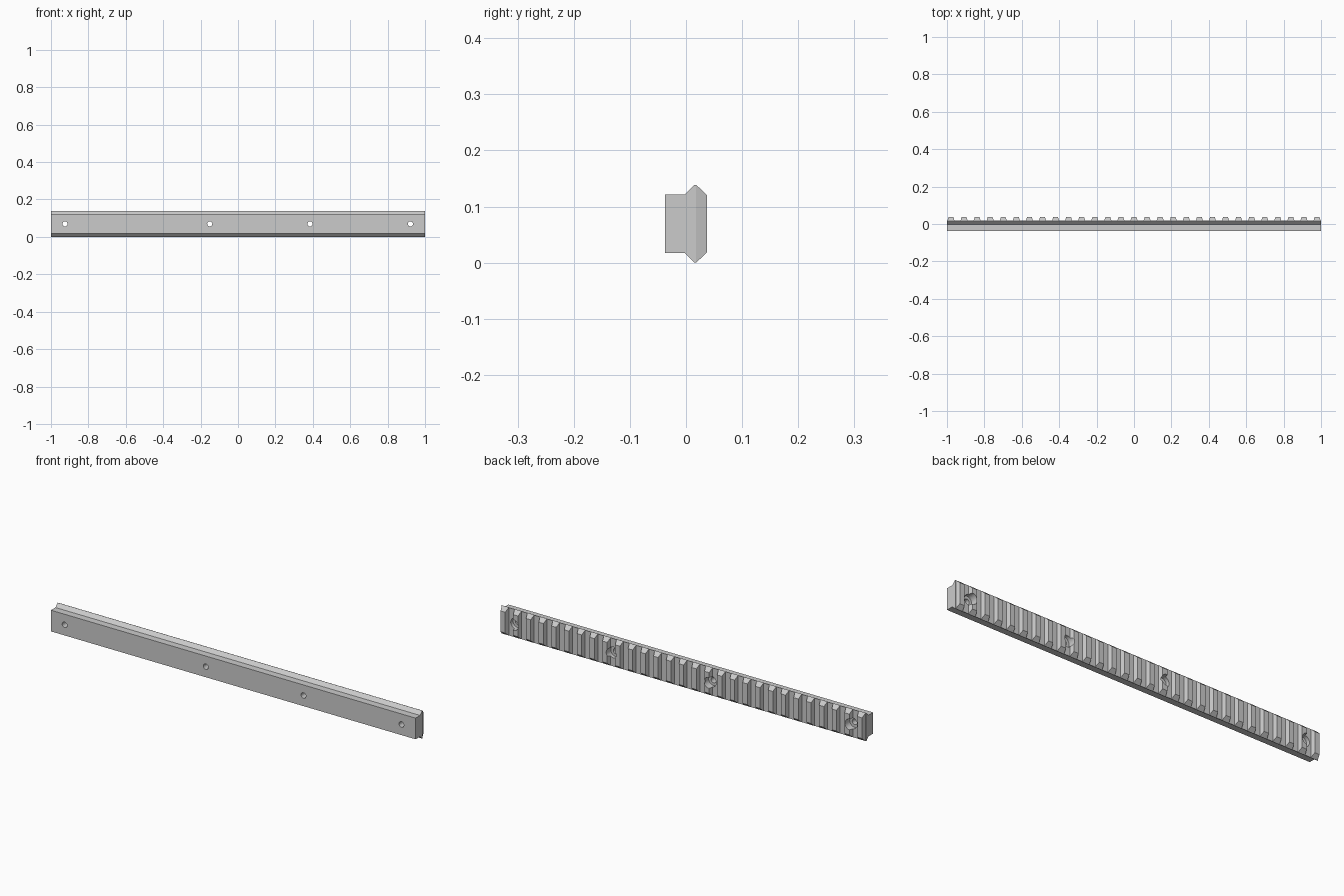
import bpy, bmesh, math
from mathutils import Matrix

if "Cube" in bpy.data.objects:
    bpy.data.objects.remove(bpy.data.objects["Cube"])

HALF = 1.0
HEIGHT = 0.139
BACK = 0.037
VALLEY = 0.018      # y of the slot floors
TEETH = 29
PITCH = 0.0699
TIP, ROOT = 0.013, 0.019   # half widths of a tooth at its crest and root
HOLES = (-0.925, -0.151, 0.385, 0.922)

grey = bpy.data.materials.new("grey metal")
grey.diffuse_color = (0.6, 0.6, 0.6, 1)
grey.use_nodes = True
grey.node_tree.nodes["Principled BSDF"].inputs["Base Color"].default_value = grey.diffuse_color


def make_object(name, bm):
    bmesh.ops.recalc_face_normals(bm, faces=bm.faces)
    mesh = bpy.data.meshes.new(name)
    bm.to_mesh(mesh)
    bm.free()
    mesh.materials.append(grey)
    obj = bpy.data.objects.new(name, mesh)
    bpy.context.collection.objects.link(obj)
    return obj


def prism(bm, points, offset):
    face = bm.faces.new([bm.verts.new(p) for p in points])
    new = bmesh.ops.extrude_face_region(bm, geom=[face])["geom"]
    bmesh.ops.translate(bm, vec=offset,
                        verts=[v for v in new if isinstance(v, bmesh.types.BMVert)])


def cut(target, cutter):
    cutter.hide_render = True
    cutter.hide_set(True)
    mod = target.modifiers.new(cutter.name, 'BOOLEAN')
    mod.operation = 'DIFFERENCE'
    mod.solver = 'EXACT'
    mod.object = cutter


# Rail: dovetail cross-section swept along its length
lower = [(-BACK, 0.017), (-0.002, 0.017), (0.014, 0.001), (0.016, 0.0),
         (0.019, 0.001), (BACK, 0.018)]
section = lower + [(y, HEIGHT - z) for y, z in reversed(lower)]
bm = bmesh.new()
prism(bm, [(-HALF, y, z) for y, z in section], (2 * HALF, 0, 0))
rail = make_object("rail", bm)

# Tapered slots between the teeth, open at both ends of the rail
bm = bmesh.new()
top = BACK + 0.01
slope = (ROOT - TIP) / (BACK - VALLEY)
crest = TIP - slope * (top - BACK)
centres = [(i - (TEETH - 1) / 2) * PITCH for i in range(TEETH)]
for i in range(TEETH + 1):
    a = centres[i - 1] if i else None
    b = centres[i] if i < TEETH else None
    left = (a + ROOT, a + crest) if i else (-1.05, -1.05)
    right = (b - ROOT, b - crest) if i < TEETH else (1.05, 1.05)
    prism(bm, [(left[0], VALLEY, -0.05), (right[0], VALLEY, -0.05),
               (right[1], top, -0.05), (left[1], top, -0.05)], (0, 0, 0.25))
cut(rail, make_object("slot_cutter", bm))


# Screw holes with counterbores opening on the toothed side
def cylinders(name, radius, y0, y1):
    bm = bmesh.new()
    for x in HOLES:
        place = (Matrix.Translation((x, (y0 + y1) / 2, HEIGHT / 2))
                 @ Matrix.Rotation(math.pi / 2, 4, 'X'))
        bmesh.ops.create_cone(bm, cap_ends=True, segments=32, radius1=radius,
                              radius2=radius, depth=y1 - y0, matrix=place)
    return make_object(name, bm)


cut(rail, cylinders("screw_hole_cutter", 0.0135, -0.08, 0.08))
cut(rail, cylinders("counterbore_cutter", 0.027, 0.0, 0.08))

# Smooth the bores while keeping the machined edges crisp
for poly in rail.data.polygons:
    poly.use_smooth = False
